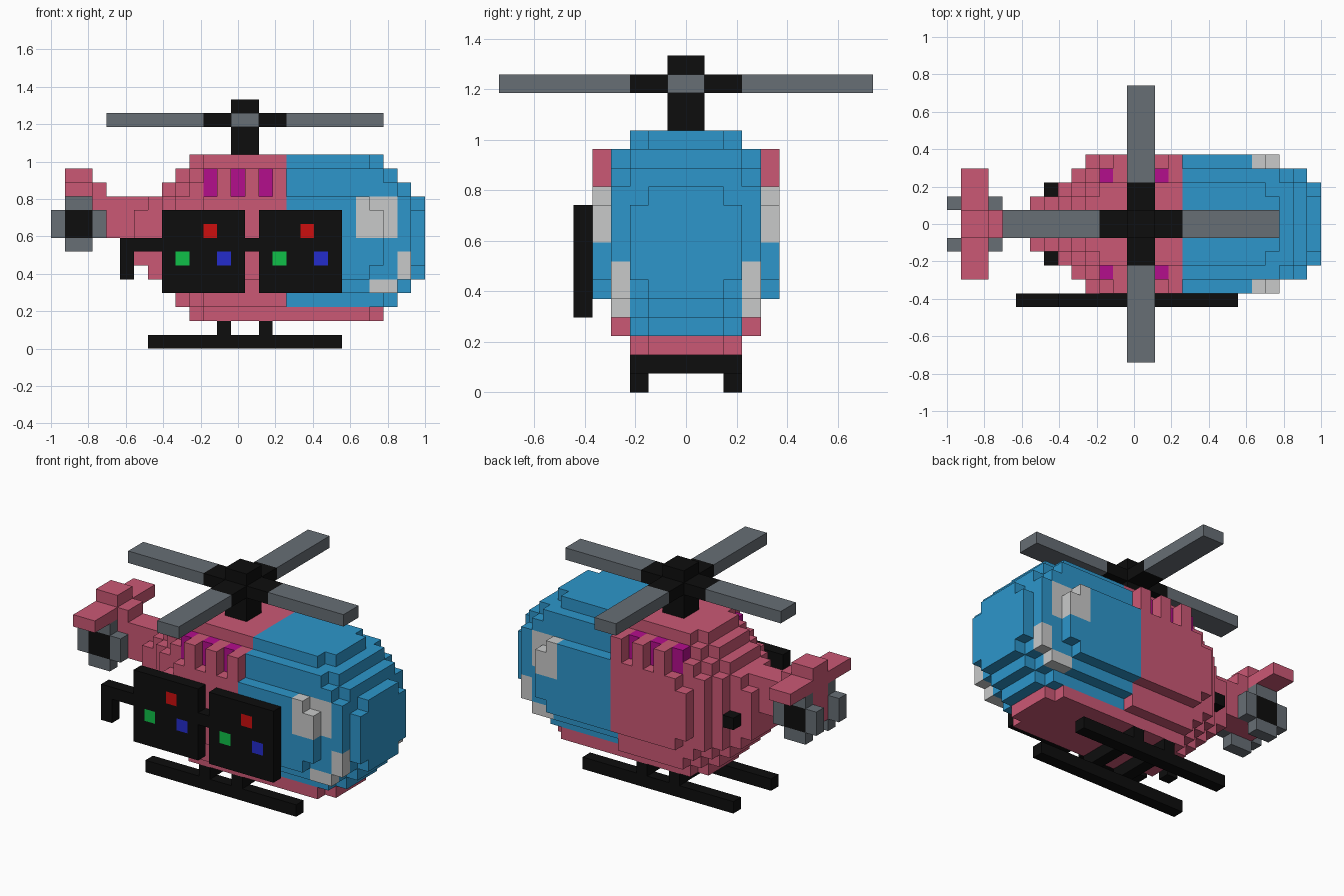
import bpy, bmesh, math

if "Cube" in bpy.data.objects:
    bpy.data.objects.remove(bpy.data.objects["Cube"])

U = 2 / 27          # edge of one block
cells = {}          # (i, j, k) -> (part, colour)

PALETTE = {
    "pink": (203, 88, 117), "blue": (45, 150, 203), "white": (201, 202, 202),
    "black": (13, 13, 13), "grey": (103, 110, 117), "magenta": (180, 14, 140),
    "red": (204, 14, 14), "green": (16, 192, 72), "button_blue": (36, 44, 204),
}


def linear(c):
    c /= 255
    return c / 12.92 if c <= 0.04045 else ((c + 0.055) / 1.055) ** 2.4


materials = {}
for name, rgb in PALETTE.items():
    materials[name] = bpy.data.materials.new(name)
    materials[name].diffuse_color = [linear(c) for c in rgb] + [1]
slots = list(PALETTE)


def fill(part, colour, xs, ys, zs):
    """Fill a box of blocks, end values excluded."""
    for i in range(*xs):
        for j in range(*ys):
            for k in range(*zs):
                cells[i, j, k] = (part, colour)


def both(part, colour, xs, ys, zs):
    """Fill a box and its mirror image across y = 0."""
    fill(part, colour, xs, ys, zs)
    fill(part, colour, xs, (-ys[1], -ys[0]), zs)


# Rounded body: y layers, each a stack of (z start, z end, x start, x end)
LAYERS = [
    ((0, 2), [(2, 3, 10, 24), (3, 4, 9, 25), (4, 5, 8, 26), (5, 6, 7, 27),
              (6, 10, 6, 27), (10, 11, 7, 27), (11, 12, 8, 26),
              (12, 13, 9, 25), (13, 14, 10, 24)]),
    ((2, 3), [(2, 3, 11, 23), (3, 4, 10, 24), (4, 5, 9, 25), (5, 6, 8, 26),
              (6, 10, 8, 27), (10, 11, 8, 26), (11, 12, 9, 26),
              (12, 13, 10, 25), (13, 14, 11, 23)]),
    ((3, 4), [(3, 4, 11, 17), (4, 5, 10, 25), (5, 11, 9, 26),
              (11, 12, 10, 25), (12, 13, 11, 24)]),
    ((4, 5), [(5, 6, 11, 23), (6, 10, 10, 24), (10, 11, 11, 23)]),
]
NOSE = 17
for ys, rows in LAYERS:
    for z0, z1, x0, x1 in rows:
        both("body", "pink", (x0, x1), ys, (z0, z1))
        if z0 > 2 and x1 > NOSE:
            both("cockpit_glass", "blue", (NOSE, x1), ys, (z0, z1))

# White glints on the glass
both("cockpit_glass", "white", (22, 24), (4, 5), (8, 10))
both("cockpit_glass", "white", (22, 23), (4, 5), (10, 11))
both("cockpit_glass", "white", (23, 25), (3, 4), (10, 11))
both("cockpit_glass", "white", (24, 25), (3, 4), (8, 10))
both("cockpit_glass", "white", (23, 25), (3, 4), (4, 5))
both("cockpit_glass", "white", (25, 26), (3, 4), (5, 7))

# Side vents with ribs, and exhausts
for i in (11, 13, 15):
    both("vent", "magenta", (i, i + 1), (3, 4), (11, 13))
    both("vent_rib", "pink", (i + 1, i + 2), (4, 5), (11, 13))
both("exhaust", "black", (7, 8), (2, 3), (7, 8))

# Tail boom, fin and tail wing
both("tail_boom", "pink", (1, 7), (0, 1), (8, 11))
both("tail_boom", "pink", (1, 4), (0, 1), (11, 12))
both("tail_wing", "pink", (1, 3), (0, 4), (11, 12))
both("tail_wing", "pink", (1, 3), (0, 1), (12, 13))

# Tail rotors
both("tail_rotor", "grey", (0, 4), (1, 2), (8, 10))
both("tail_rotor", "grey", (1, 3), (1, 2), (7, 11))
both("tail_rotor", "black", (1, 3), (1, 2), (8, 10))

# Main rotor
both("rotor_blades", "grey", (4, 24), (0, 1), (16, 17))
both("rotor_blades", "grey", (13, 15), (0, 10), (16, 17))
both("rotor_hub", "black", (11, 17), (0, 1), (16, 17))
both("rotor_hub", "black", (13, 15), (0, 3), (16, 17))
both("rotor_mast", "black", (13, 15), (0, 1), (14, 18))

# Landing skids
both("skid", "black", (7, 21), (2, 3), (0, 1))
for i in (12, 15):
    both("skid_strut", "black", (i, i + 1), (0, 3), (1, 2))

# Side control panels with buttons, link and hooked arm
FRONT = (-6, -5)
fill("panel_arm", "black", (5, 15), FRONT, (7, 8))
fill("panel_arm", "black", (5, 6), FRONT, (5, 8))
for x in (8, 15):
    fill("side_panel", "black", (x, x + 6), FRONT, (4, 10))
    for colour, dx, z in (("red", 3, 8), ("green", 1, 6), ("button_blue", 4, 6)):
        fill("side_panel", colour, (x + dx, x + dx + 1), FRONT, (z, z + 1))


# Turn every part into an outer skin of its blocks
def build_part(part):
    bm = bmesh.new()
    points = {}

    def vert(p):
        if p not in points:
            points[p] = bm.verts.new((p[0] * U - 1, p[1] * U, p[2] * U))
        return points[p]

    for cell, (owner, colour) in cells.items():
        if owner != part:
            continue
        for axis in range(3):
            for side in (0, 1):
                near = list(cell)
                near[axis] += 2 * side - 1
                if tuple(near) in cells:
                    continue
                ring = []
                for a, b in ((0, 0), (1, 0), (1, 1), (0, 1)):
                    p = list(cell)
                    p[axis] += side
                    p[(axis + 1) % 3] += a
                    p[(axis + 2) % 3] += b
                    ring.append(vert(tuple(p)))
                face = bm.faces.new(ring if side else ring[::-1])
                face.material_index = slots.index(colour)
    # Merge flat areas of one colour
    bmesh.ops.dissolve_limit(bm, angle_limit=math.radians(1), verts=bm.verts[:],
                             edges=bm.edges[:], delimit={"MATERIAL"})
    mesh = bpy.data.meshes.new(part)
    bm.to_mesh(mesh)
    bm.free()
    for name in slots:
        mesh.materials.append(materials[name])
    bpy.context.collection.objects.link(bpy.data.objects.new(part, mesh))


for part in sorted({owner for owner, _ in cells.values()}):
    build_part(part)

for m in bpy.data.materials:
    if m.users and not m.is_grease_pencil:
        m.use_nodes = True
        m.node_tree.nodes["Principled BSDF"].inputs["Base Color"].default_value = m.diffuse_color
